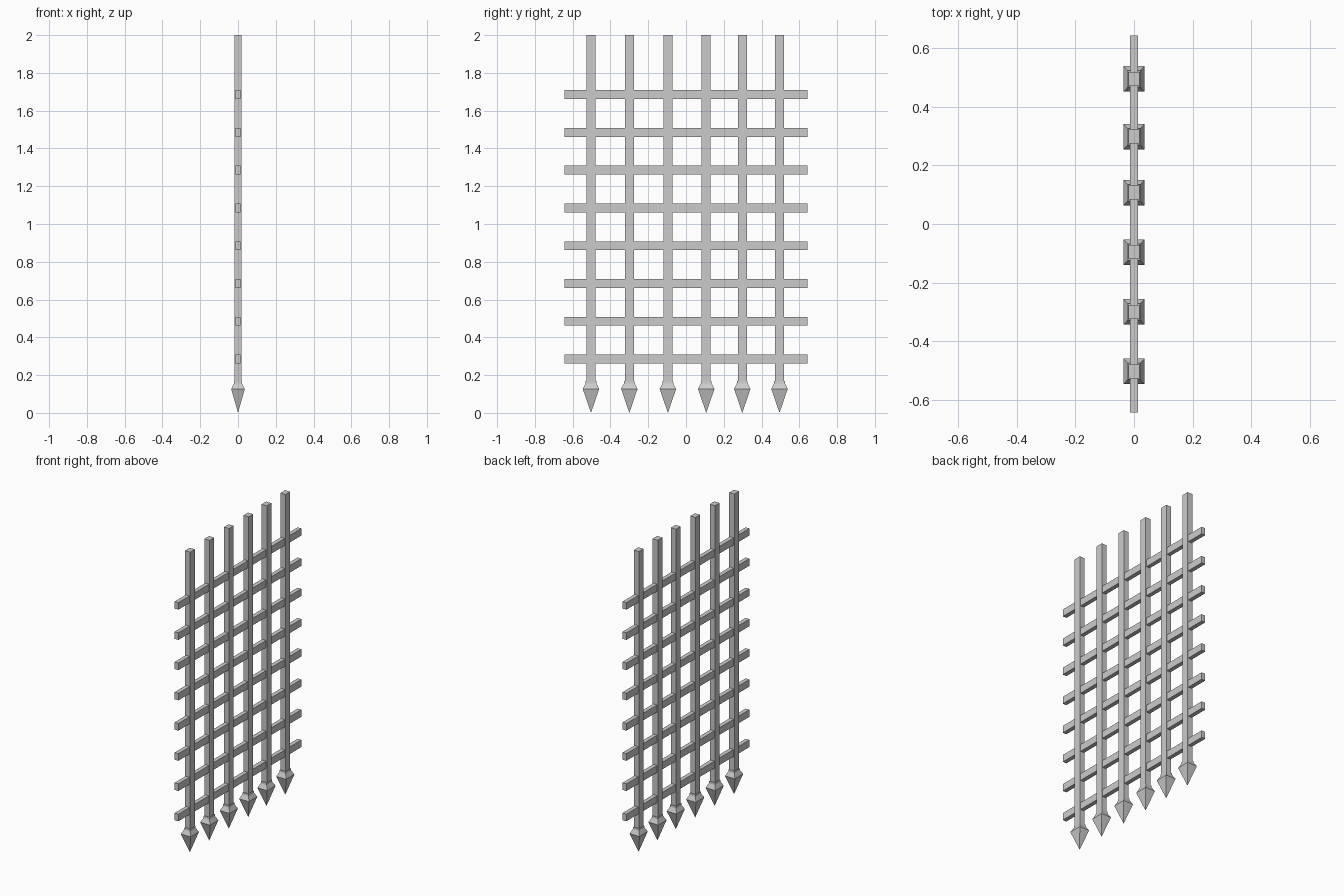
import bpy
import bmesh

if "Cube" in bpy.data.objects:
    bpy.data.objects.remove(bpy.data.objects["Cube"])

BAR_Y = [-0.503, -0.30, -0.096, 0.107, 0.298, 0.495]


def loft(name, rings, y=0.0):
    """Stack rectangular rings (half x, half y, z); zero size makes a point."""
    bm = bmesh.new()
    loops = []
    for hx, hy, z in rings:
        if hx == 0:
            loops.append([bm.verts.new((0, 0, z))])
        else:
            loops.append([bm.verts.new((sx * hx, sy * hy, z))
                          for sx, sy in ((-1, -1), (1, -1), (1, 1), (-1, 1))])
    for a, b in zip(loops, loops[1:]):
        for i in range(4):
            j = (i + 1) % 4
            if len(a) == 1:
                bm.faces.new((a[0], b[j], b[i]))
            else:
                bm.faces.new((a[i], a[j], b[j], b[i]))
    for ring in (loops[0], loops[-1]):
        if len(ring) == 4:
            bm.faces.new(ring)
    bmesh.ops.recalc_face_normals(bm, faces=bm.faces)
    mesh = bpy.data.meshes.new(name)
    bm.to_mesh(mesh)
    bm.free()
    obj = bpy.data.objects.new(name, mesh)
    obj.location.y = y
    bpy.context.collection.objects.link(obj)
    return obj


# Upright bars with spear points at the bottom
for n, y in enumerate(BAR_Y, 1):
    loft(f"upright_bar_{n}", [(0.019, 0.024, 0.16), (0.019, 0.024, 2.0)], y)
    loft(f"spear_point_{n}", [(0, 0, 0), (0.036, 0.0435, 0.127),
                              (0.022, 0.029, 0.155), (0.021, 0.028, 0.168)], y)

# Cross bars running through the uprights
for n in range(8):
    z = 0.285 + 0.2 * n
    loft(f"cross_bar_{n + 1}", [(0.014, 0.643, z - 0.0235),
                                (0.014, 0.643, z + 0.0235)])
